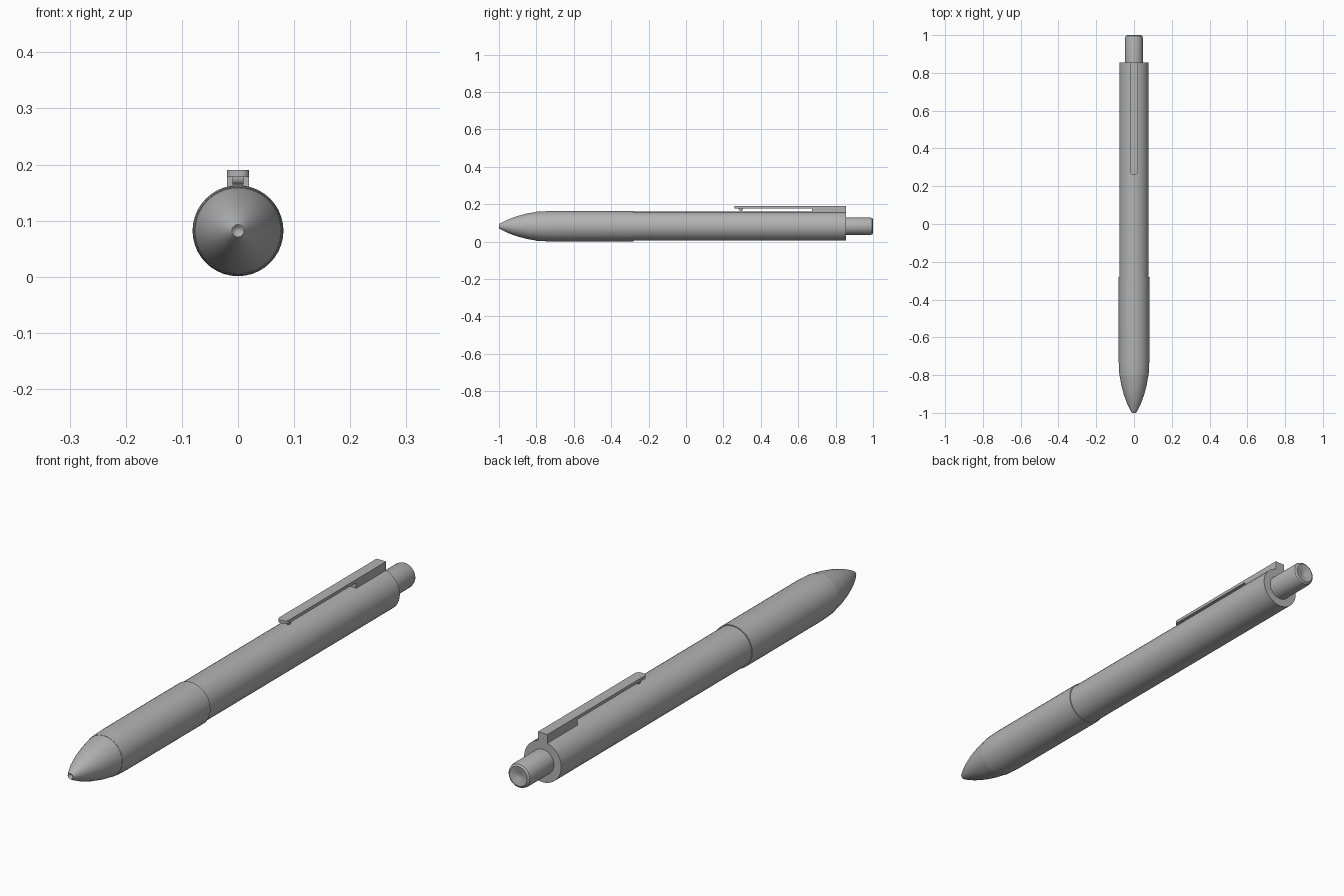
import bpy, bmesh, math

cube = bpy.data.objects.get("Cube")
if cube:
    bpy.data.objects.remove(cube, do_unlink=True)

AXIS_Z = 0.082
SIDES = 40

grey = bpy.data.materials.new("plain grey")
grey.use_nodes = True
COLOUR = (0.45, 0.45, 0.45, 1)
grey.diffuse_color = COLOUR
grey.node_tree.nodes["Principled BSDF"].inputs["Base Color"].default_value = COLOUR


def finish(name, bm, angle=35):
    bmesh.ops.recalc_face_normals(bm, faces=bm.faces)
    mesh = bpy.data.meshes.new(name)
    bm.to_mesh(mesh)
    bm.free()
    mesh.materials.append(grey)
    obj = bpy.data.objects.new(name, mesh)
    bpy.context.collection.objects.link(obj)
    bpy.ops.object.select_all(action='DESELECT')
    obj.select_set(True)
    bpy.context.view_layer.objects.active = obj
    bpy.ops.object.shade_smooth_by_angle(angle=math.radians(angle))
    return obj


def lathe(name, profile):
    """Spin (y, radius) points around the pen's long axis."""
    bm = bmesh.new()
    verts = [bm.verts.new((r, y, AXIS_Z)) for y, r in profile]
    edges = [bm.edges.new(pair) for pair in zip(verts, verts[1:])]
    bmesh.ops.spin(bm, geom=verts + edges, cent=(0, 0, AXIS_Z), axis=(0, 1, 0),
                   angle=math.tau, steps=SIDES)
    bmesh.ops.remove_doubles(bm, verts=bm.verts, dist=0.0002)
    return finish(name, bm)


def prism(name, outline, offset, axis):
    """Extrude a closed outline of 3D points by offset along one axis."""
    bm = bmesh.new()
    face = bm.faces.new([bm.verts.new(p) for p in outline])
    new = bmesh.ops.extrude_face_region(bm, geom=[face])["geom"]
    move = [0, 0, 0]
    move[axis] = offset
    bmesh.ops.translate(bm, vec=move,
                        verts=[v for v in new if isinstance(v, bmesh.types.BMVert)])
    return finish(name, bm)


# Pointed nose with a small hollow at its end
lathe("tip", [(-0.985, 0), (-0.998, 0.008), (-1, 0.011), (-0.985, 0.02),
              (-0.95, 0.037), (-0.9, 0.055), (-0.85, 0.068), (-0.8, 0.0765),
              (-0.8, 0)])

# Slightly thicker grip and the main barrel
lathe("grip", [(-0.8, 0), (-0.8, 0.0775), (-0.77, 0.0795), (-0.73, 0.081),
               (-0.28, 0.081), (-0.28, 0)])
lathe("barrel", [(-0.28, 0), (-0.28, 0.0775), (0.855, 0.0775), (0.855, 0)])

# Push button with a rounded rim and a shallow dimple
lathe("push_button", [(0.85, 0), (0.85, 0.047), (0.985, 0.047), (0.995, 0.044),
                      (1, 0.037), (0.998, 0.024), (0.993, 0.01), (0.991, 0)])

# Clip plate with a rounded free end
HALF, FRONT, BACK, ROUND = 0.02, 0.26, 0.855, 0.015
corner = [(HALF - ROUND + ROUND * math.cos(a), FRONT + ROUND - ROUND * math.sin(a))
          for a in (math.pi / 2 * i / 5 for i in range(6))]
outline = [(HALF, BACK)] + corner
outline += [(-x, y) for x, y in reversed(outline)]
prism("clip_plate", [(x, y, 0.178) for x, y in outline], 0.012, 2)

# Block joining the clip to the barrel
mount = [(0.675, 0.15), (BACK, 0.15), (BACK, 0.178), (0.675, 0.178)]
prism("clip_mount", [(-HALF, y, z) for y, z in mount], 2 * HALF, 0)

# Rounded nub under the free end of the clip
arc = [math.pi * i / 10 for i in range(11)]
nub = [(0.293 + 0.012 * math.cos(a), 0.176 - 0.012 * math.sin(a)) for a in arc]
nub = [(0.305, 0.179)] + nub + [(0.281, 0.179)]
prism("clip_nub", [(-0.01, y, z) for y, z in nub], 0.02, 0)
